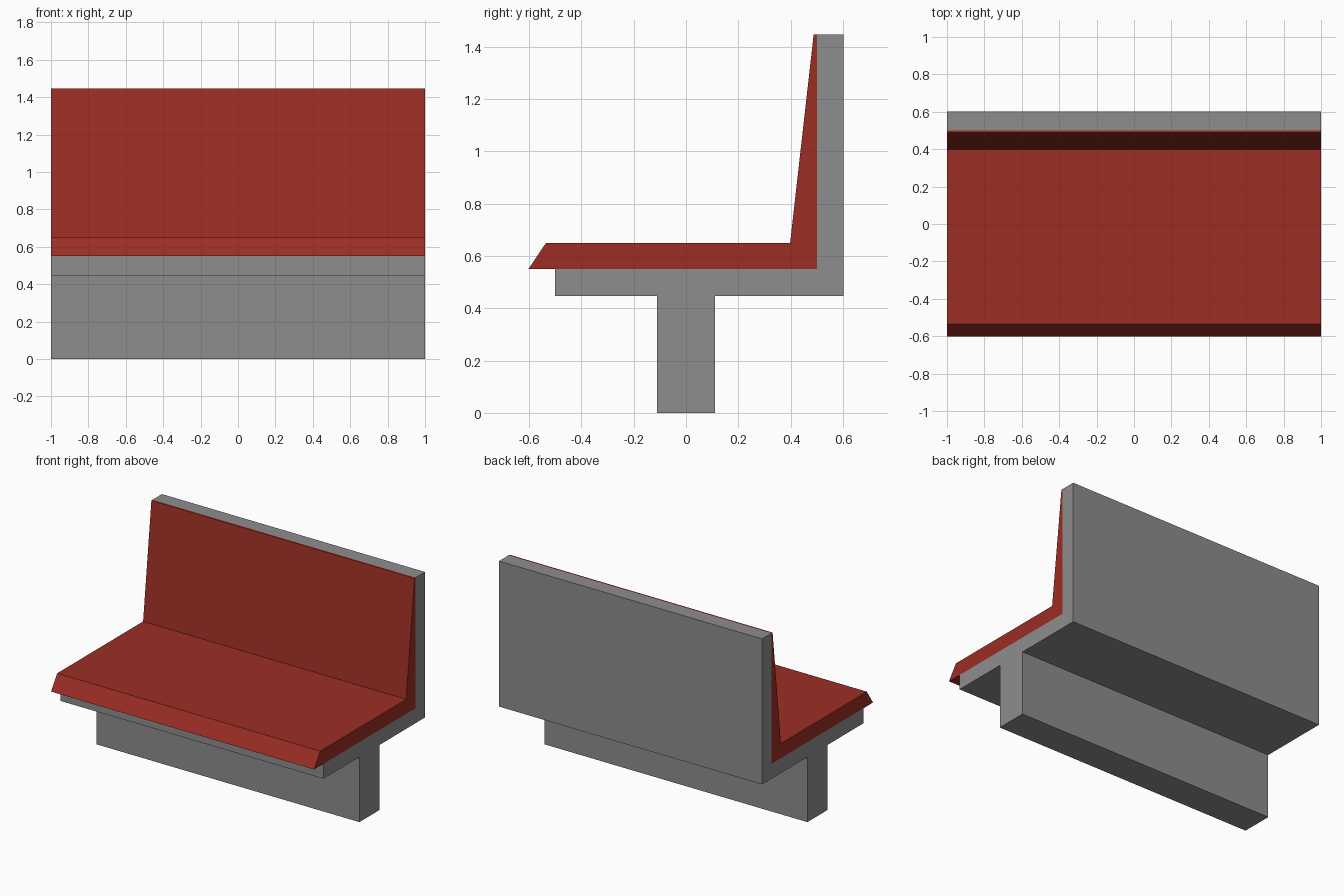
import bpy

if "Cube" in bpy.data.objects:
    bpy.data.objects.remove(bpy.data.objects["Cube"], do_unlink=True)

HALF_WIDTH = 1.0


def make_material(name, rgb):
    mat = bpy.data.materials.new(name)
    mat.use_nodes = True
    color = (*rgb, 1.0)
    mat.diffuse_color = color
    mat.node_tree.nodes["Principled BSDF"].inputs["Base Color"].default_value = color
    return mat


def extrude_profile(name, profile, mat):
    """Sweep a counter-clockwise (y, z) side profile across the full width."""
    n = len(profile)
    verts = [(x, y, z) for x in (-HALF_WIDTH, HALF_WIDTH) for y, z in profile]
    faces = [tuple(reversed(range(n))), tuple(range(n, 2 * n))]
    faces += [(i, (i + 1) % n, (i + 1) % n + n, i + n) for i in range(n)]
    mesh = bpy.data.meshes.new(name)
    mesh.from_pydata(verts, [], faces)
    mesh.materials.append(mat)
    obj = bpy.data.objects.new(name, mesh)
    bpy.context.collection.objects.link(obj)
    return obj


grey = make_material("grey frame", (0.27, 0.27, 0.27))
red = make_material("red upholstery", (0.33, 0.027, 0.018))

# Frame: central plinth, seat slab and upright back in one section
extrude_profile("bench_frame", [
    (-0.11, 0), (0.11, 0), (0.11, 0.447), (0.602, 0.447), (0.602, 1.447),
    (0.5, 1.447), (0.5, 0.55), (-0.5, 0.55), (-0.5, 0.447), (-0.11, 0.447),
], grey)

# Upholstery: seat pad with a sloped front lip and a tapering back pad
extrude_profile("seat_and_back_cushion", [
    (-0.602, 0.55), (0.5, 0.55), (0.5, 1.447), (0.488, 1.447),
    (0.398, 0.65), (-0.535, 0.65),
], red)
